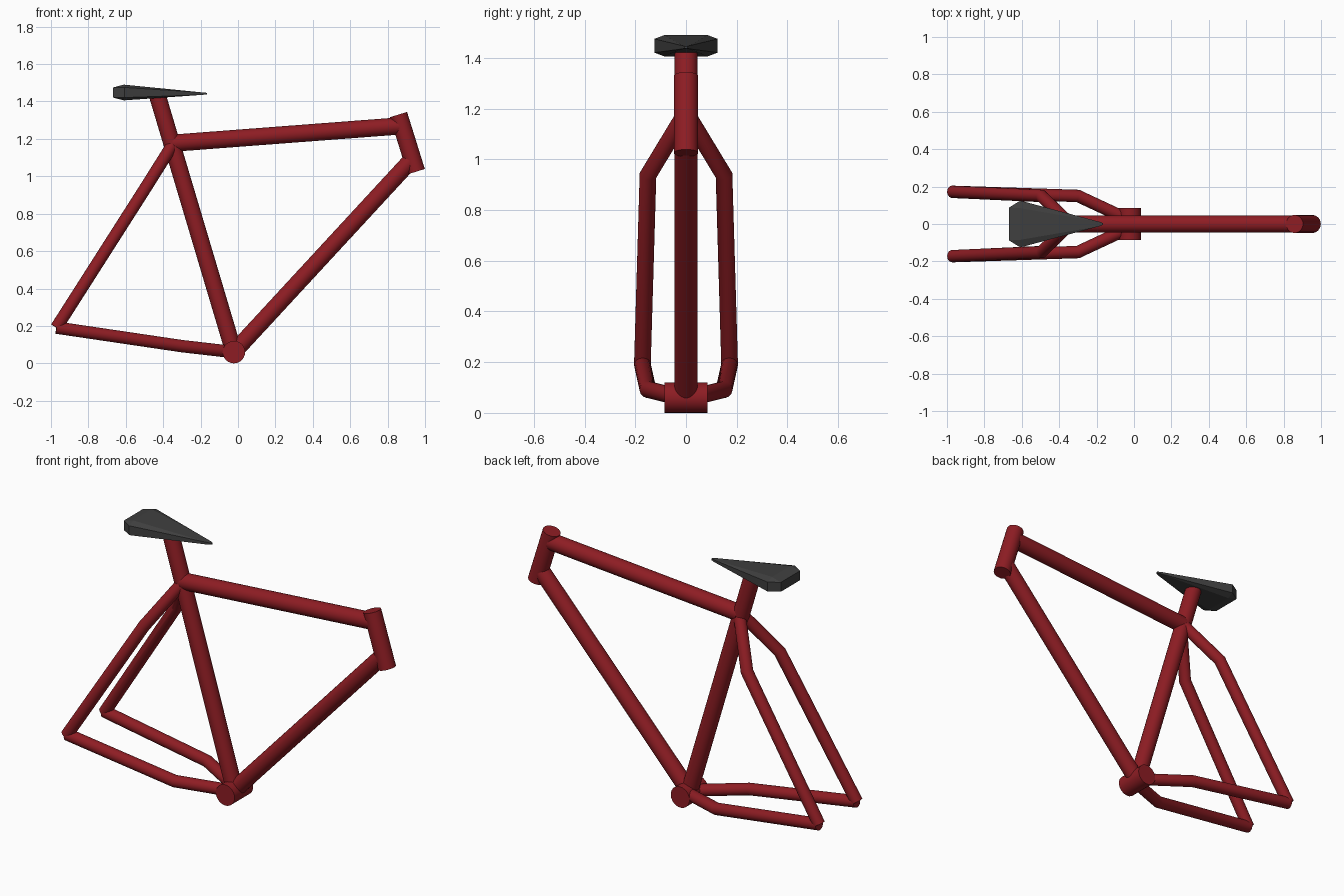
import bpy, bmesh, math
from mathutils import Vector

if "Cube" in bpy.data.objects:
    bpy.data.objects.remove(bpy.data.objects["Cube"])


def material(name, color):
    m = bpy.data.materials.new(name)
    m.diffuse_color = color
    m.use_nodes = True
    m.node_tree.nodes["Principled BSDF"].inputs["Base Color"].default_value = m.diffuse_color
    return m


RED = material("red_paint", (0.27, 0.012, 0.017, 1))
DARK = material("dark_rubber", (0.05, 0.05, 0.05, 1))


def finish(name, bm, mat, smooth=True):
    bmesh.ops.recalc_face_normals(bm, faces=bm.faces)
    me = bpy.data.meshes.new(name)
    bm.to_mesh(me)
    bm.free()
    me.materials.append(mat)
    ob = bpy.data.objects.new(name, me)
    bpy.context.collection.objects.link(ob)
    if smooth:
        bpy.ops.object.select_all(action='DESELECT')
        ob.select_set(True)
        bpy.context.view_layer.objects.active = ob
        bpy.ops.object.shade_smooth_by_angle(angle=math.radians(25))
    return ob


def tube(name, points, r, sides=24):
    """Capped round tube along a polyline, with mitred bends."""
    pts = [Vector(p) for p in points]
    dirs = [(b - a).normalized() for a, b in zip(pts, pts[1:])]
    d = dirs[0]
    u = d.orthogonal().normalized()
    v = d.cross(u)
    ring = [pts[0] + r * (u * math.cos(t) + v * math.sin(t))
            for t in (2 * math.pi * i / sides for i in range(sides))]
    bm = bmesh.new()
    rings = [[bm.verts.new(c) for c in ring]]
    for i, d in enumerate(dirs):
        n = d + dirs[i + 1] if i + 1 < len(dirs) else d
        ring = [c + d * ((pts[i + 1] - c).dot(n) / d.dot(n)) for c in ring]
        rings.append([bm.verts.new(c) for c in ring])
    for a, b in zip(rings, rings[1:]):
        for i in range(sides):
            j = (i + 1) % sides
            bm.faces.new((a[i], a[j], b[j], b[i]))
    bm.faces.new(rings[0])
    bm.faces.new(rings[-1])
    return finish(name, bm, RED)


# Main frame triangle
BB = (-0.022, 0, 0.06)
tube("bottom_bracket", [(-0.022, -0.085, 0.06), (-0.022, 0.085, 0.06)], 0.06)
tube("seat_tube", [BB, (-0.43, 0, 1.43)], 0.045)
tube("top_tube", [(-0.35, 0, 1.177), (0.875, 0, 1.27)], 0.046)
tube("head_tube", [(0.858, 0, 1.33), (0.953, 0, 1.025)], 0.048)
tube("down_tube", [BB, (0.925, 0, 1.085)], 0.045)

# Rear stays, one pair per side
for side, s in (("right", -1), ("left", 1)):
    axle = (-0.971, s * 0.172, 0.191)
    tube(side + "_chain_stay",
         [axle, (-0.30, s * 0.15, 0.092), (-0.022, s * 0.02, 0.06)], 0.033)
    tube(side + "_seat_stay",
         [axle, (-0.495, s * 0.15, 0.937), (-0.355, s * 0.015, 1.16)], 0.033)

# Saddle: wedge with chamfered edges, as (x, half width, half height) about z = 1.448
bm = bmesh.new()
for x, w, h, zc in ((-0.668, 0.088, 0.027, 1.448), (-0.61, 0.085, 0.042, 1.448),
                    (-0.608, 0.125, 0.027, 1.448), (-0.185, 0.012, 0.006, 1.442),
                    (-0.165, 0.005, 0.004, 1.442)):
    for sy in (-1, 1):
        for sz in (-1, 1):
            bm.verts.new((x, sy * w, zc + sz * h))
bmesh.ops.convex_hull(bm, input=bm.verts)
bmesh.ops.dissolve_limit(bm, angle_limit=0.02, verts=bm.verts, edges=bm.edges)
finish("saddle", bm, DARK, smooth=False)
